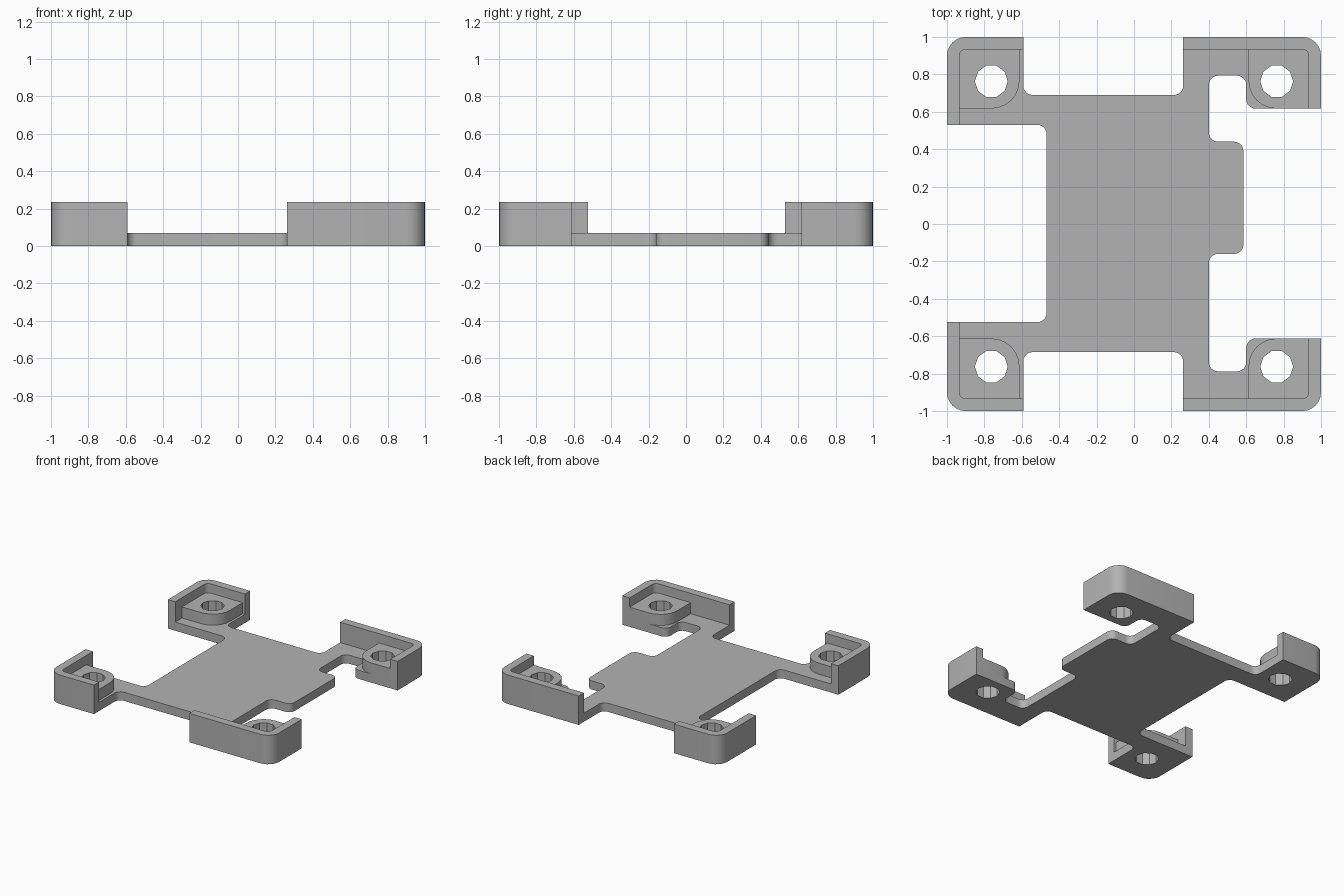
import bpy, bmesh, math
from mathutils import Vector

if "Cube" in bpy.data.objects:
    bpy.data.objects.remove(bpy.data.objects["Cube"], do_unlink=True)

PLATE, BOSS, WALL = 0.07, 0.16, 0.235   # top heights
THICK, FILLET, CORNER = 0.066, 0.05, 0.1

grey = bpy.data.materials.new("plain grey")
grey.use_nodes = True
grey.diffuse_color = (0.45, 0.45, 0.45, 1)
grey.node_tree.nodes["Principled BSDF"].inputs["Base Color"].default_value = grey.diffuse_color


def rounded(points, steps=6):
    """Round each right-angled (x, y, radius) corner of an outline."""
    out = []
    for i, (x, y, r) in enumerate(points):
        p = Vector((x, y))
        if r == 0:
            out.append(p)
            continue
        a = (Vector(points[i - 1][:2]) - p).normalized() * r
        b = (Vector(points[(i + 1) % len(points)][:2]) - p).normalized() * r
        for k in range(steps + 1):
            t = k / steps * math.pi / 2
            out.append(p + a * (1 - math.sin(t)) + b * (1 - math.cos(t)))
    return out


def hole(cx, cy, radius=0.088, sides=10):
    return [Vector((cx + radius * math.cos(math.tau * k / sides),
                    cy + radius * math.sin(math.tau * k / sides))) for k in range(sides)]


def slab(name, loops, z0, z1):
    """Fill an outline with holes and extrude it upwards."""
    bm = bmesh.new()
    for loop in loops:
        vs = [bm.verts.new((p.x, p.y, z0)) for p in loop]
        for i, v in enumerate(vs):
            bm.edges.new((vs[i - 1], v))
    bmesh.ops.triangle_fill(bm, edges=bm.edges[:], use_beauty=True)
    top = bmesh.ops.extrude_face_region(bm, geom=bm.faces[:], use_keep_orig=True)["geom"]
    bmesh.ops.translate(bm, vec=(0, 0, z1 - z0),
                        verts=[g for g in top if isinstance(g, bmesh.types.BMVert)])
    bmesh.ops.recalc_face_normals(bm, faces=bm.faces[:])
    mesh = bpy.data.meshes.new(name)
    bm.to_mesh(mesh)
    bm.free()
    mesh.materials.append(grey)
    obj = bpy.data.objects.new(name, mesh)
    bpy.context.collection.objects.link(obj)
    bpy.ops.object.select_all(action="DESELECT")
    obj.select_set(True)
    bpy.context.view_layer.objects.active = obj
    bpy.ops.object.shade_smooth_by_angle(angle=math.radians(30))


# Base plate with four corner arms, a side tab and screw holes
F, C = FILLET, CORNER
outline = [
    (-1, -1, C), (-.592, -1, 0), (-.592, -.685, F), (.263, -.685, F), (.263, -1, 0),
    (1, -1, C), (1, -.612, 0), (.6, -.612, F), (.6, -.788, F), (.4, -.788, F),
    (.4, -.16, F), (.585, -.16, F), (.585, .44, F), (.4, .44, F), (.4, .793, F),
    (.6, .793, F), (.6, .617, F), (1, .617, 0), (1, 1, C), (.263, 1, 0),
    (.263, .69, F), (-.592, .69, F), (-.592, 1, 0), (-1, 1, C), (-1, .53, 0),
    (-.467, .53, F), (-.467, -.525, F), (-1, -.525, 0)]
holes = [hole(sx * .763, sy * .763) for sx in (-1, 1) for sy in (-1, 1)]
slab("base_plate", [rounded(outline)] + holes, 0, PLATE)

# Corner walls and raised screw bosses
inner = 1 - THICK
for sx, side in ((-1, "right"), (1, "left")):
    for sy, end in ((-1, "front"), (1, "back")):
        x_end = .263 if sx > 0 else .592
        edge = .617 if sy > 0 else .612
        y_end = edge if sx > 0 else (.53 if sy > 0 else .525)
        wall = [(x_end, 1, 0), (1, 1, C), (1, y_end, 0),
                (inner, y_end, 0), (inner, inner, .035), (x_end, inner, 0)]
        boss = [(inner, inner, .035), (inner, edge, 0), (.612, edge, .15), (.612, inner, 0)]
        place = lambda pts: rounded([(sx * x, sy * y, r) for x, y, r in pts])
        slab(f"{end}_{side}_wall", [place(wall)], PLATE, WALL)
        slab(f"{end}_{side}_boss", [place(boss), hole(sx * .763, sy * .763)], PLATE, BOSS)
